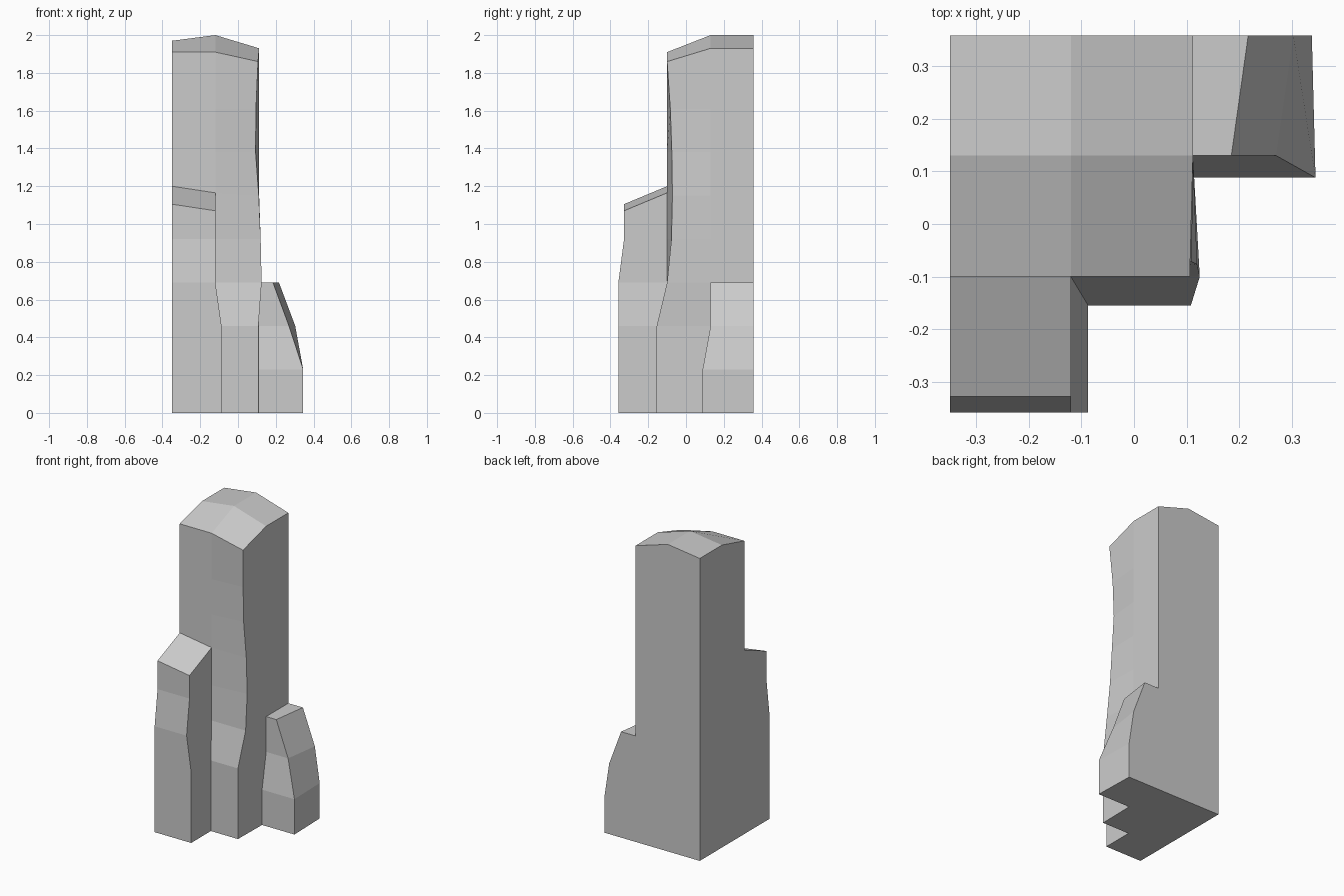
import bpy
import bmesh

if "Cube" in bpy.data.objects:
    bpy.data.objects.remove(bpy.data.objects["Cube"])

# Low-poly rock spire: three square columns on one shared, warped 3D lattice
XS = [-0.35, -0.12, 0.112, 0.338]
YS = [-0.358, -0.10, 0.13, 0.358]
STEP = 0.23

# Number of layers filled in each plan cell (column, row)
LAYERS = {(0, 0): 5,                                        # front shoulder
          (0, 1): 8, (1, 1): 8, (0, 2): 8, (1, 2): 8,       # main spire
          (2, 2): 3}                                        # side stump

# Tower front-right edge, layer by layer
EDGE = [(0.108, -0.155)] * 3 + [(0.125, -0.10), (0.12, -0.077), (0.11, -0.072),
                                (0.093, -0.075), (0.095, -0.083), (0.106, -0.10)]
# Stump outer edges: front (x, y) and back x
STUMP_FRONT = [(0.345, 0.088)] * 2 + [(0.27, 0.13), (0.185, 0.13)]
STUMP_BACK = [0.338, 0.338, 0.303, 0.217]
# Sloping tops
CROWN = [(1.91, 1.97), (1.91, 2.0), (1.86, 1.93)]           # front, rear per x line
SHOULDER = {(0, 0): 1.105, (1, 0): 1.07, (0, 1): 1.20, (1, 1): 1.165}


def point(i, j, k):
    x, y, z = XS[i], YS[j], k * STEP
    if i == 1 and j < 2 and k <= 2:
        x = -0.087
    if j == 1 and k <= 2:
        y = -0.155
    if j == 0 and k >= 4:
        y = -0.328
    if (i, j) == (2, 1):
        x, y = EDGE[k]
    if (i, j) == (2, 2) and k <= 1:
        y = 0.088
    if (i, j) == (3, 2):
        x, y = STUMP_FRONT[k]
    if (i, j) == (3, 3):
        x = STUMP_BACK[k]
    if k == 5:
        z = SHOULDER.get((i, j), z)
    if k == 8:
        z = CROWN[i][0 if j == 1 else 1]
    return x, y, z


def filled(i, j, k):
    return 0 <= k < LAYERS.get((i, j), 0)


# Outward direction of each cell side and its four corners
SIDES = {(-1, 0, 0): [(0, 0, 0), (0, 0, 1), (0, 1, 1), (0, 1, 0)],
         (1, 0, 0): [(1, 0, 0), (1, 1, 0), (1, 1, 1), (1, 0, 1)],
         (0, -1, 0): [(0, 0, 0), (1, 0, 0), (1, 0, 1), (0, 0, 1)],
         (0, 1, 0): [(0, 1, 0), (0, 1, 1), (1, 1, 1), (1, 1, 0)],
         (0, 0, -1): [(0, 0, 0), (0, 1, 0), (1, 1, 0), (1, 0, 0)],
         (0, 0, 1): [(0, 0, 1), (1, 0, 1), (1, 1, 1), (0, 1, 1)]}

# Skin only the exposed sides of the filled cells
bm = bmesh.new()
verts = {}
for (i, j), count in LAYERS.items():
    for k in range(count):
        for (di, dj, dk), corners in SIDES.items():
            if filled(i + di, j + dj, k + dk):
                continue
            ring = []
            for a, b, c in corners:
                key = (i + a, j + b, k + c)
                if key not in verts:
                    verts[key] = bm.verts.new(point(*key))
                ring.append(verts[key])
            bm.faces.new(ring)

mesh = bpy.data.meshes.new("rock_spire")
bm.to_mesh(mesh)
bm.free()
bpy.context.collection.objects.link(bpy.data.objects.new("rock_spire", mesh))
